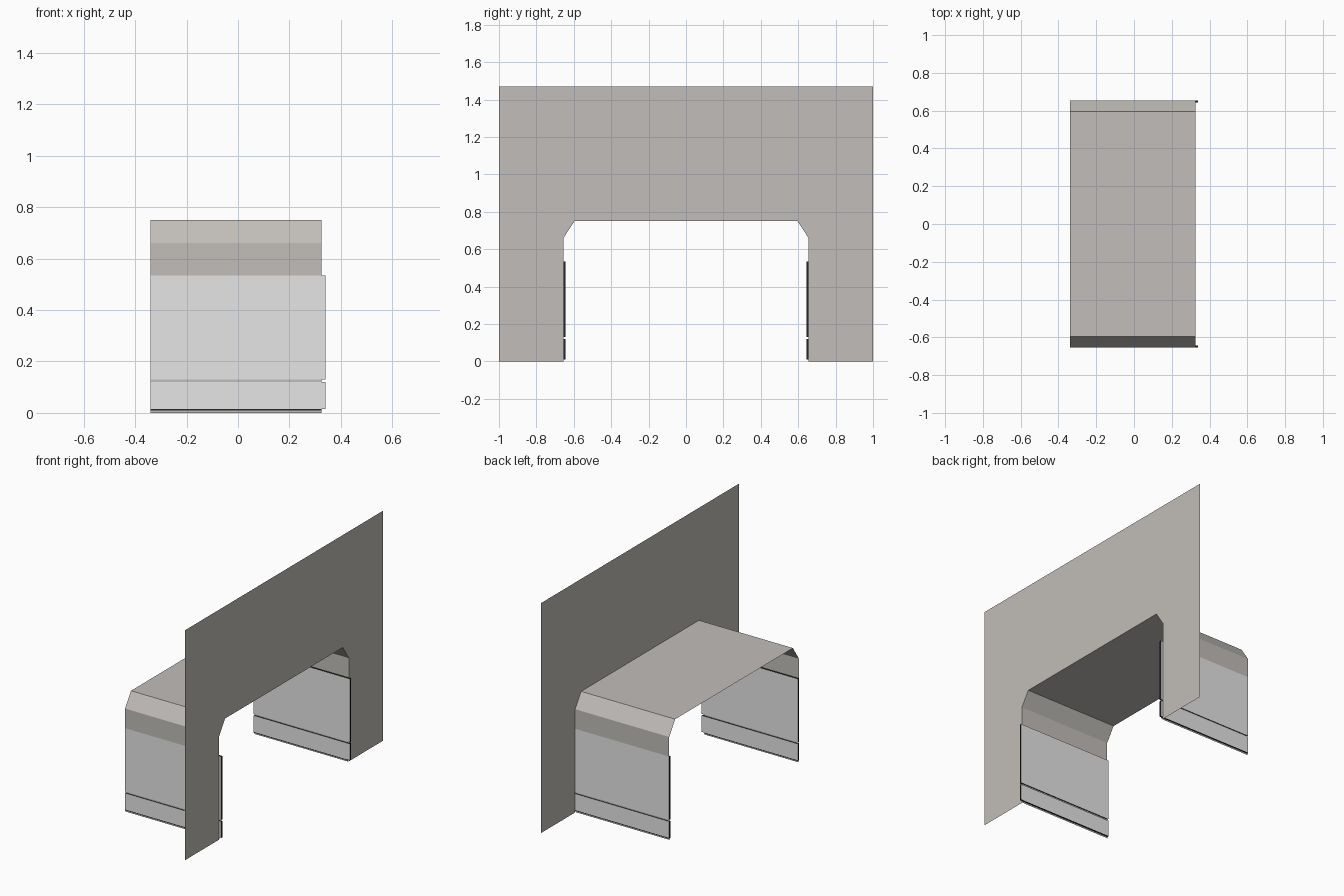
import bpy
import bmesh

cube = bpy.data.objects.get("Cube")
if cube:
    bpy.data.objects.remove(cube, do_unlink=True)


def material(name, rgb):
    m = bpy.data.materials.new(name)
    m.use_nodes = True
    m.diffuse_color = (*rgb, 1)
    bsdf = m.node_tree.nodes["Principled BSDF"]
    bsdf.inputs["Base Color"].default_value = (*rgb, 1)
    bsdf.inputs["Roughness"].default_value = 0.8
    return m


STONE = material("warm grey wall", (0.54, 0.515, 0.488))
PANEL = material("light grey panel", (0.79, 0.79, 0.79))
EDGE = material("black panel edge", (0.02, 0.02, 0.022))

BACK, WALL, TIP = -0.34, 0.325, 0.34    # x of the canopy end, wall and panel tips
HALF = 0.655                            # half width of the opening
PANEL_TOP = 0.535
ARCH = [(-HALF, PANEL_TOP), (-HALF, 0.66), (-0.595, 0.751),
        (0.595, 0.751), (HALF, 0.66), (HALF, PANEL_TOP)]


def finish(name, bm, *mats):
    bm.normal_update()
    mesh = bpy.data.meshes.new(name)
    bm.to_mesh(mesh)
    bm.free()
    for mat in mats:
        mesh.materials.append(mat)
    obj = bpy.data.objects.new(name, mesh)
    bpy.context.collection.objects.link(obj)
    return obj


def sheet(name, profile):
    """Sweep an open (y, z) profile along x."""
    bm = bmesh.new()
    rows = [[bm.verts.new((x, y, z)) for y, z in profile] for x in (BACK, WALL)]
    for i in range(len(profile) - 1):
        bm.faces.new((rows[0][i], rows[1][i], rows[1][i + 1], rows[0][i + 1]))
    finish(name, bm, STONE)


def slab(name, low, high, *mats):
    """Box whose broad y faces take the first material and its rims the last."""
    bm = bmesh.new()
    bmesh.ops.create_cube(bm, size=1)
    for v in bm.verts:
        v.co = [(a + b) / 2 + c * (b - a) for a, b, c in zip(low, high, v.co)]
    bm.normal_update()
    for f in bm.faces:
        f.material_index = 0 if abs(f.normal.y) > 0.5 else len(mats) - 1
    finish(name, bm, *mats)


# Flat wall around the chamfered opening: two legs, two corners and a lintel
bm = bmesh.new()
legs = [[(-1, 0), (-HALF, 0), (-HALF, 0.66), (-1, 0.66)],
        [(-1, 0.66), (-HALF, 0.66), (-0.595, 0.751), (-1, 0.751)]]
for piece in legs:
    bm.faces.new([bm.verts.new((WALL, y, z)) for y, z in piece])
    bm.faces.new([bm.verts.new((WALL, -y, z)) for y, z in reversed(piece)])
lintel = [(-1, 0.751), (-0.595, 0.751), (0.595, 0.751), (1, 0.751), (1, 1.47), (-1, 1.47)]
bm.faces.new([bm.verts.new((WALL, y, z)) for y, z in lintel])
bmesh.ops.remove_doubles(bm, verts=bm.verts[:], dist=0.0001)
bmesh.ops.dissolve_limit(bm, angle_limit=0.01, verts=[], edges=bm.edges[:])
bm.normal_update()
bmesh.ops.triangulate(bm, faces=bm.faces[:])
finish("wall", bm, STONE)

# Canopy over the opening
sheet("canopy", ARCH)

# Side linings with dark-rimmed panels that project past the wall
for side, s in (("front", -1), ("back", 1)):
    lining = [(s * 0.65, 0), (s * 0.65, PANEL_TOP)]
    sheet(f"{side}_lining", lining[::-s])
    y0, y1 = sorted((s * 0.644, s * HALF))
    for part, z0, z1 in (("lower", 0.015, 0.12), ("upper", 0.13, PANEL_TOP)):
        slab(f"{side}_{part}_panel", (BACK, y0, z0), (TIP, y1, z1), PANEL, EDGE)
    slab(f"{side}_bottom_seal", (BACK, y0, 0.01), (WALL, y1, 0.015), EDGE)
